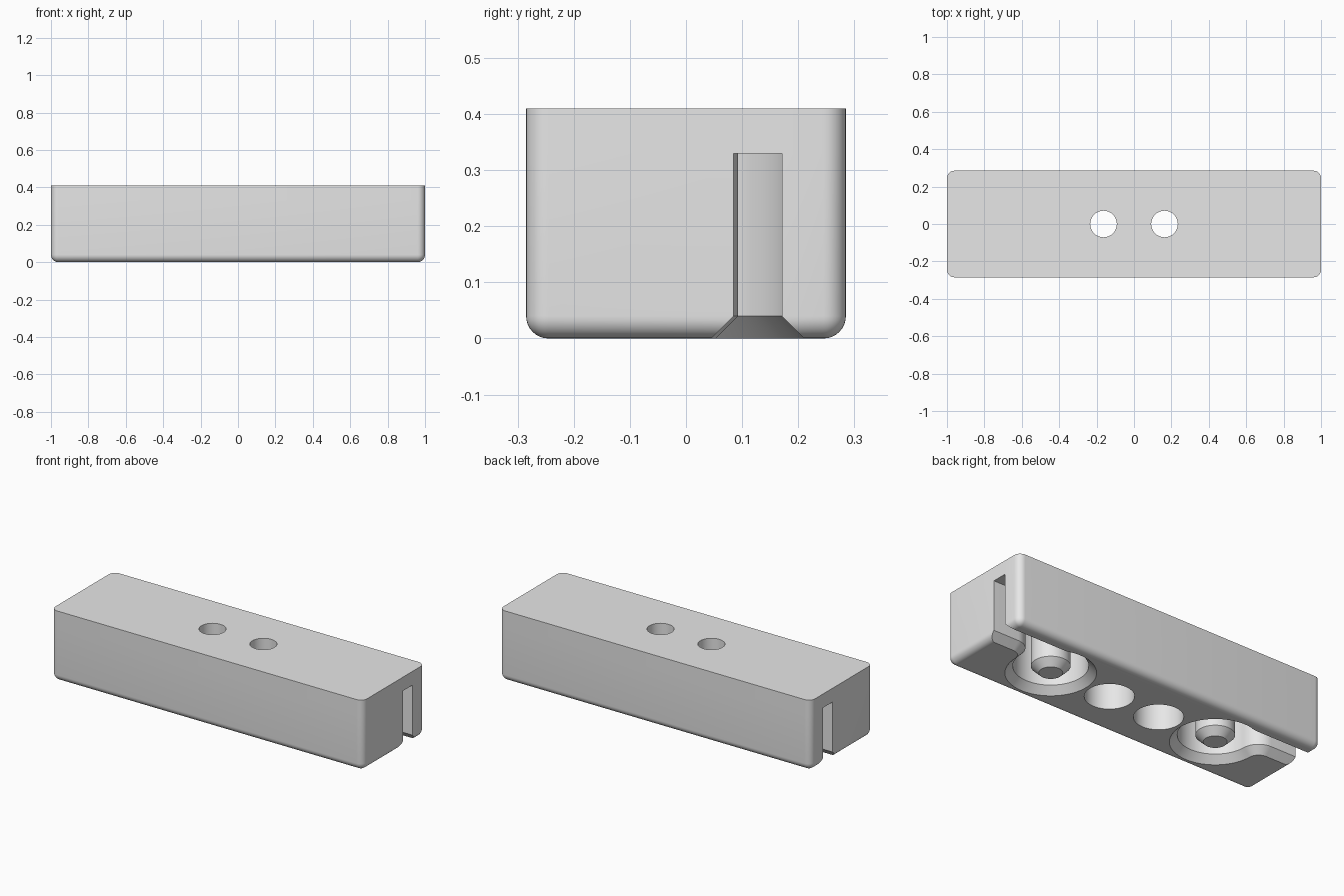
import bpy, bmesh
from math import sqrt, atan2, cos, sin, pi

cube = bpy.data.objects.get("Cube")
if cube:
    bpy.data.objects.remove(cube)

HEIGHT, HALF_LENGTH, HALF_DEPTH = 0.41, 1.0, 0.285
CEILING, CHAMFER = 0.33, 0.04          # chamfer is also the outer edge radius
POCKET_X, POCKET_Y, POCKET_R, POST_R = 0.545, -0.008, 0.193, 0.101
SLOT_LOW, SLOT_HIGH, FILLET = 0.085, 0.171, 0.1
SCREW_X, HEAD_R, SHANK_R = 0.163, 0.128, 0.071

grey = bpy.data.materials.new("light_grey_plastic")
grey.use_nodes = True
grey.diffuse_color = (0.8, 0.8, 0.8, 1)
grey.node_tree.nodes["Principled BSDF"].inputs["Base Color"].default_value = (0.8, 0.8, 0.8, 1)


def make_object(name, bm):
    bmesh.ops.recalc_face_normals(bm, faces=bm.faces[:])
    mesh = bpy.data.meshes.new(name)
    bm.to_mesh(mesh)
    bm.free()
    mesh.materials.append(grey)
    mesh.shade_smooth()
    mesh.set_sharp_from_angle(angle=0.5)
    bpy.context.collection.objects.link(bpy.data.objects.new(name, mesh))


def add_ring(bm, points, z):
    return [bm.verts.new((x, y, z)) for x, y in points]


def bridge(bm, a, b):
    for i in range(len(a)):
        j = (i + 1) % len(a)
        bm.faces.new((a[i], a[j], b[j], b[i]))


def fill(bm, rings):
    """Flat cap inside the first ring, with the other rings as holes."""
    edges = [bm.edges.get((r[i - 1], r[i])) for r in rings for i in range(len(r))]
    bmesh.ops.triangle_fill(bm, edges=edges, normal=(0, 0, 1))


def arc(cx, cy, r, a0, a1, n):
    return [(cx + r * cos(a0 + (a1 - a0) * i / n), cy + r * sin(a0 + (a1 - a0) * i / n))
            for i in range(n + 1)]


def turned(bm, x, y, profile):
    """Round wall from (radius, height) pairs; returns its rings."""
    rings = [add_ring(bm, arc(x, y, r, 0, 2 * pi, 64)[:-1], z) for r, z in profile]
    for a, b in zip(rings, rings[1:]):
        bridge(bm, a, b)
    return rings


def keyhole(d, end):
    """Pocket and slot outline widened by d, open at x = end."""
    low, high = SLOT_LOW - POCKET_Y, SLOT_HIGH - POCKET_Y
    reach = POCKET_R + FILLET
    uy, ly = high + FILLET, low - FILLET
    ux, lx = sqrt(reach ** 2 - uy ** 2), sqrt(reach ** 2 - ly ** 2)
    ua, la = atan2(uy, ux), atan2(ly, lx)
    points = [(end - POCKET_X, high + d)]
    points += arc(ux, uy, FILLET - d, -pi / 2, ua - pi, 10)
    points += arc(0, 0, POCKET_R + d, ua, la + 2 * pi, 56)[1:-1]
    points += arc(lx, ly, FILLET - d, la + pi, pi / 2, 14)
    points.append((end - POCKET_X, low - d))
    return [(POCKET_X + x, POCKET_Y + y) for x, y in points]


def outline(inset, d):
    """Plan of the body in four runs: left notch, back, right notch, front."""
    notch = keyhole(d, HALF_LENGTH - inset)
    cx, cy, r = HALF_LENGTH - CHAMFER, HALF_DEPTH - CHAMFER, CHAMFER - inset
    back = arc(cx, cy, r, 0, pi / 2, 8) + arc(-cx, cy, r, pi / 2, pi, 8)
    front = [(-x, -y) for x, y in back]
    return [notch[::-1], back, [(-x, y) for x, y in notch], front]


bm = bmesh.new()

# Lower body: rounded bottom edge and chamfered notches, then straight walls
layers = []
for k in range(9):
    t = 0.5 * pi * (1 - k / 8) * 0.985
    z = CHAMFER * (1 - sin(t))
    layers.append((z, CHAMFER * (1 - cos(t)), CHAMFER - z))
layers.append((CEILING, 0, 0))
rings = [add_ring(bm, sum(outline(inset, d), []), z) for z, inset, d in layers]
for a, b in zip(rings, rings[1:]):
    bridge(bm, a, b)

# Roof over the notches
runs, start = [], 0
for part in outline(0, 0):
    runs.append(rings[-1][start:start + len(part)])
    start += len(part)
left_notch, back, right_notch, front = runs
for notch in (left_notch, right_notch):
    bm.faces.new(notch)

# Upper body: the plain block above the notches
rim = [left_notch[0], left_notch[-1]] + back + [right_notch[0], right_notch[-1]] + front
top = add_ring(bm, [v.co.xy for v in rim], HEIGHT)
bridge(bm, rim, top)

# Counterbored screw holes, then the pierced bottom and top
holes = [turned(bm, x, 0, ((HEAD_R, layers[0][0]), (HEAD_R, CEILING),
                           (SHANK_R, CEILING), (SHANK_R, HEIGHT)))
         for x in (-SCREW_X, SCREW_X)]
fill(bm, [rings[0]] + [h[0] for h in holes])
fill(bm, [top] + [h[-1] for h in holes])
make_object("body", bm)

# Winding posts with chamfered tips, one in each pocket
for side, label in ((1, "left"), (-1, "right")):
    bm = bmesh.new()
    post = turned(bm, side * POCKET_X, POCKET_Y,
                  ((POST_R - CHAMFER, 0), (POST_R, CHAMFER), (POST_R, CEILING + 0.02)))
    bm.faces.new(post[0])
    bm.faces.new(post[-1])
    make_object(label + "_post", bm)
